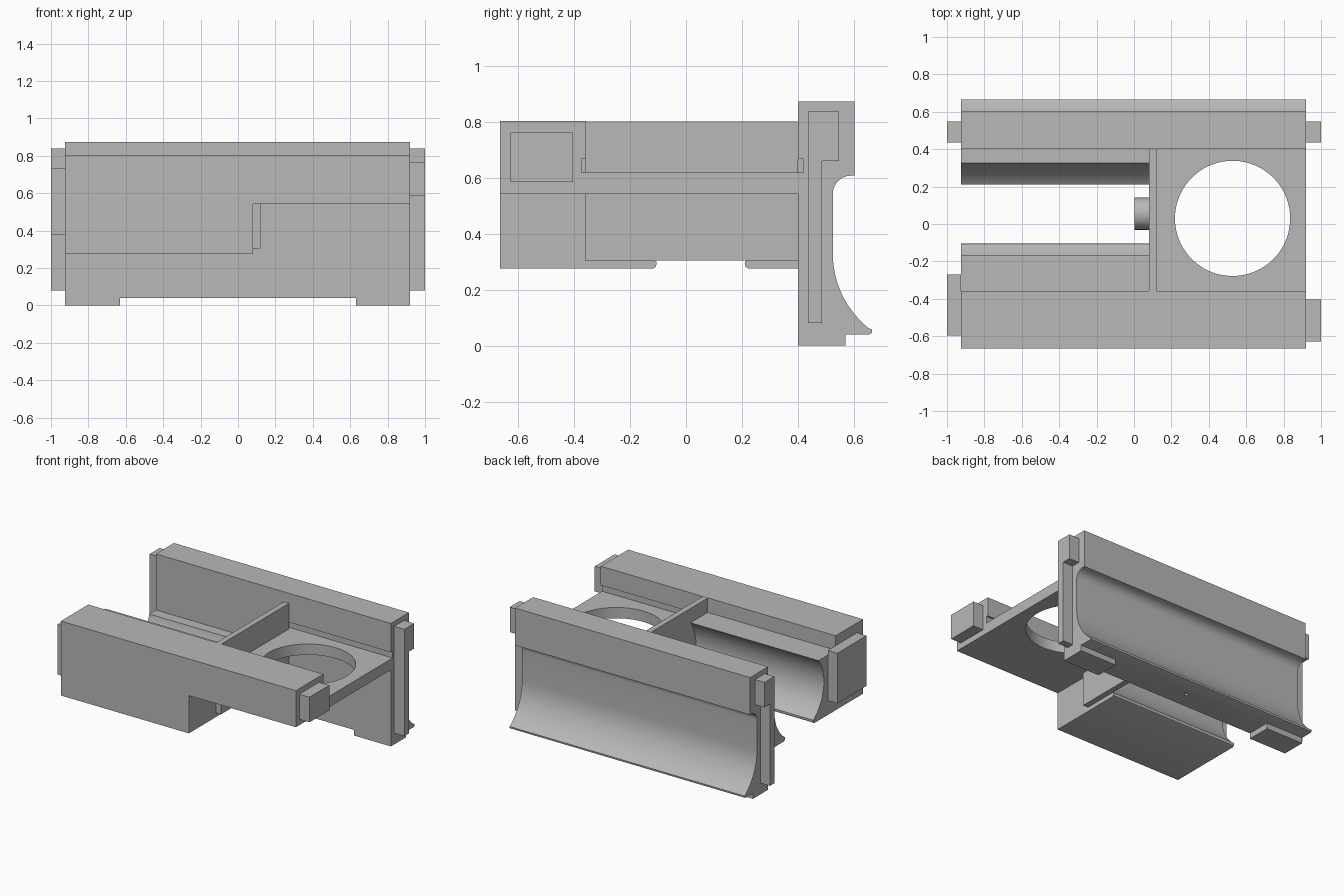
import bpy, bmesh
from math import sin, cos, radians
from mathutils import Matrix

cube = bpy.data.objects.get("Cube")
if cube:
    bpy.data.objects.remove(cube, do_unlink=True)

grey = bpy.data.materials.new("plain grey")
grey.use_nodes = True
grey.diffuse_color = (0.48, 0.48, 0.48, 1)
grey.node_tree.nodes["Principled BSDF"].inputs["Base Color"].default_value = grey.diffuse_color

X0, X1, MID = -0.925, 0.92, 0.08


def finish(name, bm):
    bmesh.ops.recalc_face_normals(bm, faces=bm.faces)
    mesh = bpy.data.meshes.new(name)
    bm.to_mesh(mesh)
    bm.free()
    mesh.materials.append(grey)
    ob = bpy.data.objects.new(name, mesh)
    bpy.context.collection.objects.link(ob)
    return ob


def extrude(name, profile, x0, x1):
    """Sweep a (y, z) outline along x."""
    bm = bmesh.new()
    face = bm.faces.new([bm.verts.new((x0, y, z)) for y, z in profile])
    out = bmesh.ops.extrude_face_region(bm, geom=[face])["geom"]
    verts = [v for v in out if isinstance(v, bmesh.types.BMVert)]
    bmesh.ops.translate(bm, vec=(x1 - x0, 0, 0), verts=verts)
    return finish(name, bm)


def box(name, x0, x1, y0, y1, z0, z1):
    return extrude(name, [(y0, z0), (y1, z0), (y1, z1), (y0, z1)], x0, x1)


def cylinder(name, centre, radius, depth, axis="Z", sides=64):
    bm = bmesh.new()
    turn = Matrix.Rotation(radians(90), 4, "Y") if axis == "X" else Matrix()
    bmesh.ops.create_cone(bm, cap_ends=True, segments=sides, radius1=radius, radius2=radius,
                          depth=depth, matrix=Matrix.Translation(centre) @ turn)
    return finish(name, bm)


def arc(cy, cz, r, a0, a1, n=20):
    angles = [radians(a0 + (a1 - a0) * i / n) for i in range(n + 1)]
    return [(cy + r * cos(a), cz + r * sin(a)) for a in angles]


def cut(target, cutter):
    cutter.hide_render = True
    mod = target.modifiers.new("cut", "BOOLEAN")
    mod.operation, mod.solver, mod.object = "DIFFERENCE", "EXACT", cutter
    bpy.context.view_layer.objects.active = target
    bpy.ops.object.modifier_apply(modifier=mod.name)
    bpy.data.objects.remove(cutter, do_unlink=True)


parts = []

# Back wall with its concave flared skirt
wall = extrude("back_wall",
               [(0.4, 0.04), (0.4, 0.873), (0.602, 0.873), (0.602, 0.608)]
               + arc(0.59, 0.543, 0.065, 90, 180, 10)
               + arc(0.868, 0.33, 0.343, 180, 231, 20)
               + [(0.666, 0.057), (0.664, 0.044), (0.655, 0.04)], X0, X1)
cut(wall, box("groove_cutter", 0.1, 1.0, 0.3, 0.42, 0.62, 0.668))
cut(wall, cylinder("pin_hole_cutter", (0, 0.52, 0.04), 0.012, 0.1, sides=20))
parts.append(wall)

# Feet under the wall
for side, a, b in (("right", X0, -0.632), ("left", 0.632, X1)):
    parts.append(box(side + "_foot", a, b, 0.4, 0.57, 0, 0.04))

# Front bar and shelf in one section, with a round opening
shelf = extrude("shelf_and_front_bar",
                [(-0.665, 0.543), (0.4, 0.543), (0.4, 0.62), (-0.373, 0.62), (-0.373, 0.668),
                 (-0.358, 0.668), (-0.358, 0.803), (-0.665, 0.803)], MID, X1)
cut(shelf, cylinder("opening_cutter", (0.527, 0.03, 0.58), 0.308, 0.4, sides=96))
parts.append(shelf)

# Cylindrical cradle: front half and back rail share one circle
CY, CZ, R = 0.0525, 0.528, 0.2775
parts.append(extrude("front_cradle",
                     [(-0.665, 0.275), (-0.12, 0.275), (-0.109, 0.281), (-0.105, 0.292)]
                     + arc(CY, CZ, R, 235.2, 141.6, 32)
                     + [(-0.358, 0.7), (-0.358, 0.803), (-0.665, 0.803)], X0, MID))
parts.append(extrude("back_cradle_rail",
                     [(0.4, 0.275), (0.225, 0.275), (0.214, 0.281), (0.21, 0.292)]
                     + arc(CY, CZ, R, -55.2, -11, 16) + [(0.4, 0.475)], X0, MID))

# Partition and the contact stud on it
parts.append(box("partition", MID, 0.12, -0.362, 0.4, 0.305, 0.802))
parts.append(cylinder("contact_stud", (0.045, 0.055, CZ), 0.086, 0.085, "X", 48))

# End tabs
parts.append(box("front_left_tab", X1, 1.0, -0.627, -0.405, 0.585, 0.763))
parts.append(box("front_right_tab", -1.0, X0, -0.595, -0.27, 0.377, 0.733))
hook = [(0.437, 0.08), (0.487, 0.08), (0.487, 0.66), (0.548, 0.66), (0.548, 0.838), (0.437, 0.838)]
parts.append(extrude("back_left_tab", hook, X1, 1.0))
parts.append(extrude("back_right_tab", hook, -1.0, X0))

# Smooth curved faces, keep hard edges
bpy.ops.object.select_all(action="DESELECT")
for ob in parts:
    ob.select_set(True)
bpy.context.view_layer.objects.active = parts[0]
bpy.ops.object.shade_smooth_by_angle(angle=radians(30))
